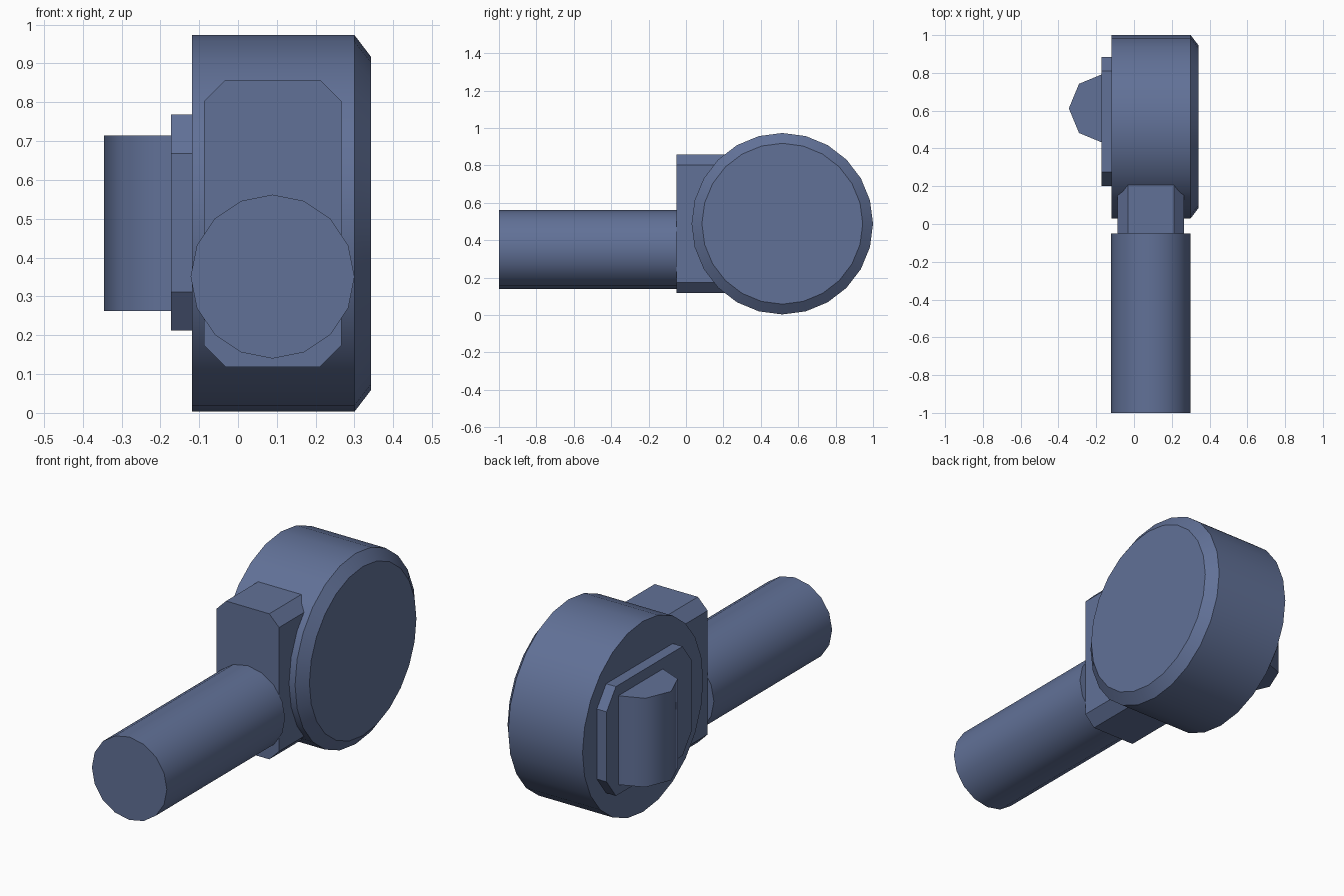
import bpy
import math
from mathutils import Vector

cube = bpy.data.objects.get("Cube")
if cube:
    bpy.data.objects.remove(cube, do_unlink=True)

blue = bpy.data.materials.new("slate_blue")
blue.use_nodes = True
COLOUR = (0.12, 0.165, 0.31, 1)
blue.diffuse_color = COLOUR
blue.node_tree.nodes["Principled BSDF"].inputs["Base Color"].default_value = COLOUR

AXES = {"X": Vector((1, 0, 0)), "Y": Vector((0, 1, 0)), "Z": Vector((0, 0, 1))}


def loft(name, axis, rings, smooth=None):
    """Join rings of (u, v) points, each at a position along the axis, and cap the ends."""
    a = AXES[axis]
    u, v = [AXES[k] for k in "XYZ" if k != axis]
    n = len(rings[0][1])
    verts = [a * t + u * p + v * q for t, ring in rings for p, q in ring]
    faces = [list(range(n)), list(range(len(verts) - n, len(verts)))]
    for r in range(len(rings) - 1):
        for i in range(n):
            j = (i + 1) % n
            faces.append([r * n + i, r * n + j, r * n + n + j, r * n + n + i])
    mesh = bpy.data.meshes.new(name)
    mesh.from_pydata(verts, [], faces)
    mesh.materials.append(blue)
    obj = bpy.data.objects.new(name, mesh)
    bpy.context.collection.objects.link(obj)
    bpy.ops.object.select_all(action="DESELECT")
    obj.select_set(True)
    bpy.context.view_layer.objects.active = obj
    bpy.ops.object.mode_set(mode="EDIT")
    bpy.ops.mesh.select_all(action="SELECT")
    bpy.ops.mesh.normals_make_consistent(inside=False)
    bpy.ops.object.mode_set(mode="OBJECT")
    if smooth:
        bpy.ops.object.shade_smooth_by_angle(angle=math.radians(smooth))
    return obj


def circle(cu, cv, radius, sides):
    steps = [2 * math.pi * i / sides for i in range(sides)]
    return [(cu + radius * math.cos(s), cv + radius * math.sin(s)) for s in steps]


def chamfered(u0, u1, v0, v1, cu, cv):
    """Rectangle with its four corners cut off."""
    return [(u0 + cu, v0), (u1 - cu, v0), (u1, v0 + cv), (u1, v1 - cv),
            (u1 - cu, v1), (u0 + cu, v1), (u0, v1 - cv), (u0, v0 + cv)]


# Round head with one bevelled rim
rim = circle(0.515, 0.488, 0.485, 24)
loft("round_head", "X", [(-0.118, rim), (0.3, rim),
                         (0.342, circle(0.515, 0.488, 0.43, 24))], 30)

# Handle bar
grip = circle(0.089, 0.351, 0.211, 16)
loft("handle", "Y", [(-1, grip), (-0.05, grip)], 30)

# Collar block between handle and head
collar = chamfered(-0.087, 0.266, 0.118, 0.858, 0.055, 0.055)
loft("collar", "Y", [(-0.05, collar), (0.4, collar)])

# Side plate on the head
plate = chamfered(0.2, 0.885, 0.212, 0.768, 0.075, 0.1)
loft("side_plate", "X", [(-0.173, plate), (-0.11, plate)])

# Upright eight-sided knob, half sunk into the head
knob = circle(-0.161, 0.612, 0.184, 8)
loft("knob", "Z", [(0.262, knob), (0.714, knob)], 50)
